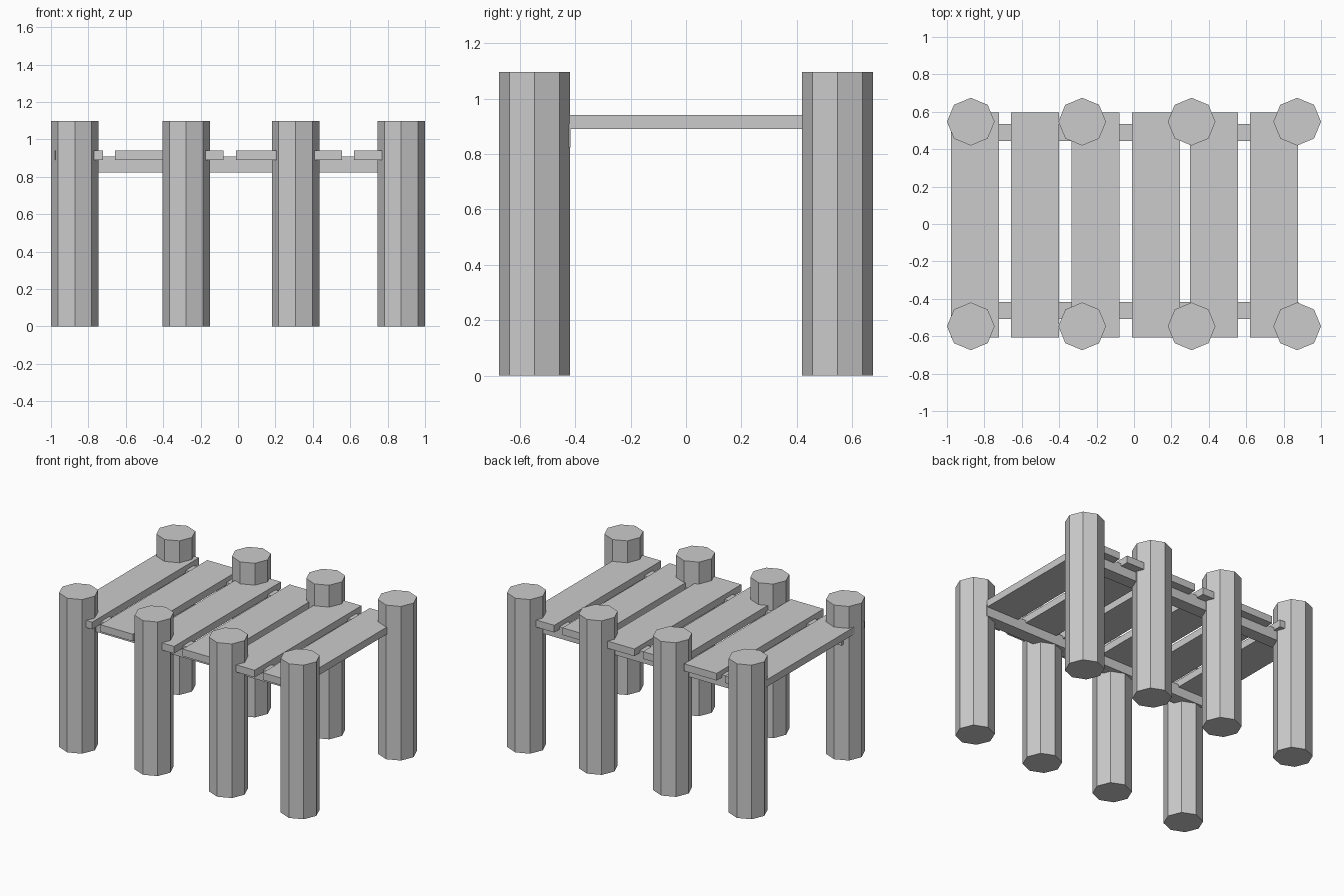
import bpy, math

if "Cube" in bpy.data.objects:
    bpy.data.objects.remove(bpy.data.objects["Cube"])


def box(name, x0, x1, y0, y1, z0, z1):
    bpy.ops.mesh.primitive_cube_add(size=1)
    o = bpy.context.object
    o.name = name
    for v in o.data.vertices:
        v.co.x = x1 if v.co.x > 0 else x0
        v.co.y = y1 if v.co.y > 0 else y0
        v.co.z = z1 if v.co.z > 0 else z0
    return o


POST_R, POST_H = 0.1275, 1.097

# octagonal posts, two rows of four
for row, y in (("front", -0.547), ("back", 0.547)):
    for i, x in enumerate((-0.8725, -0.277, 0.308, 0.8725)):
        bpy.ops.mesh.primitive_cylinder_add(
            vertices=8, radius=POST_R, depth=POST_H, location=(x, y, POST_H / 2))
        bpy.context.object.name = f"{row}_post_{i + 1}"

# long rails running through the posts under the planks
box("front_rail", -0.93, 0.88, -0.508, -0.418, 0.824, 0.908)
box("back_rail", -0.93, 0.88, 0.444, 0.534, 0.824, 0.908)

# deck planks laid across the rails
for i, x in enumerate((-0.851, -0.53, -0.206, 0.118, 0.428, 0.749)):
    box(f"plank_{i + 1}", x - 0.128, x + 0.128, -0.608, 0.595, 0.89, 0.941)
